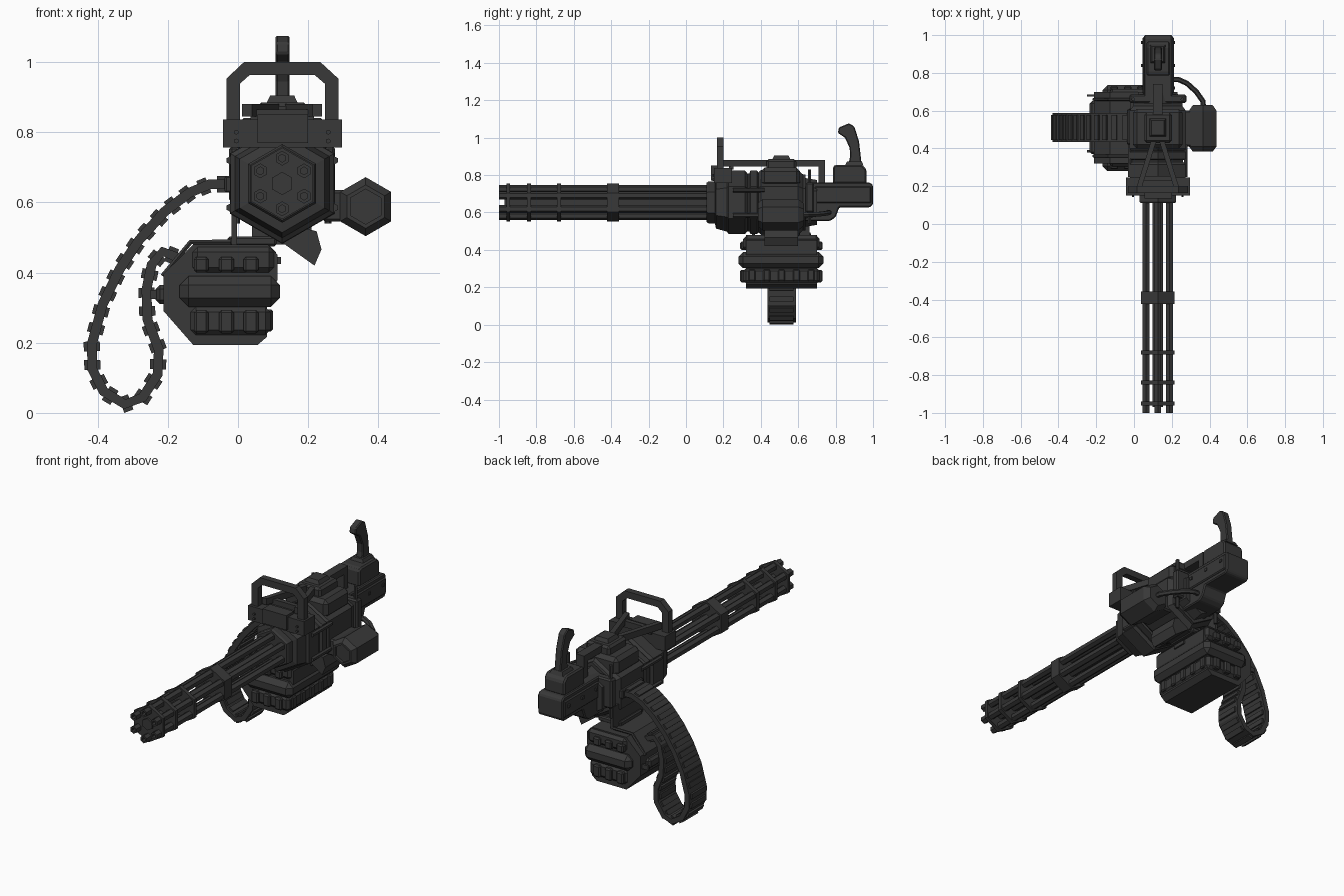
import bpy, bmesh, math
from mathutils import Vector, Matrix

if "Cube" in bpy.data.objects:
    bpy.data.objects.remove(bpy.data.objects["Cube"])

mat = bpy.data.materials.new("dark gunmetal")
mat.diffuse_color = (0.04, 0.04, 0.04, 1)
mat.use_nodes = True
mat.node_tree.nodes["Principled BSDF"].inputs["Base Color"].default_value = mat.diffuse_color
CX, CZ = 0.126, 0.654          # barrel axis


def finish(name, bm, bevel=0):
    bmesh.ops.recalc_face_normals(bm, faces=bm.faces)
    me = bpy.data.meshes.new(name)
    bm.to_mesh(me)
    bm.free()
    me.materials.append(mat)
    ob = bpy.data.objects.new(name, me)
    bpy.context.collection.objects.link(ob)
    if bevel:
        m = ob.modifiers.new("chamfer", 'BEVEL')
        m.width, m.segments = bevel, 1
    return ob


def skin(name, rings, bevel=0, closed=False):
    """Join equal-length rings of points; cap the ends unless closed."""
    bm = bmesh.new()
    vs = [[bm.verts.new(p) for p in r] for r in rings]
    n = len(vs[0])
    pairs = list(zip(vs, vs[1:])) + ([(vs[-1], vs[0])] if closed else [])
    for a, b in pairs:
        for i in range(n):
            j = (i + 1) % n
            bm.faces.new((a[i], a[j], b[j], b[i]))
    if not closed:
        bm.faces.new(vs[0])
        bm.faces.new(vs[-1])
    return finish(name, bm, bevel)


def box(name, x0, x1, y0, y1, z0, z1, bevel=0, inset=0):
    def ring(z, d):
        return [(x0 + d, y0 + d, z), (x1 - d, y0 + d, z), (x1 - d, y1 - d, z), (x0 + d, y1 - d, z)]
    return skin(name, [ring(z0, 0), ring(z1, inset)], bevel)


def prism_y(name, pts, y0, y1, bevel=0):
    return skin(name, [[(x, y, z) for x, z in pts] for y in (y0, y1)], bevel)


def prism_x(name, pts, x0, x1, bevel=0):
    return skin(name, [[(x, y, z) for y, z in pts] for x in (x0, x1)], bevel)


def turned(name, cx, cz, sections, n=6):
    """Point-up polygon sections (y, radius) along the y axis."""
    a = [math.pi / 2 + 2 * math.pi * i / n for i in range(n)]
    return skin(name, [[(cx + r * math.cos(t), y, cz + r * math.sin(t)) for t in a]
                       for y, r in sections])


def tube(name, pts, r, n=6):
    pts = [Vector(p) for p in pts]
    rings = []
    for i, p in enumerate(pts):
        d = (pts[min(i + 1, len(pts) - 1)] - pts[max(i - 1, 0)]).normalized()
        u = d.cross(Vector((0, 0, 1)) if abs(d.z) < .9 else Vector((0, 1, 0))).normalized()
        v = d.cross(u)
        rings.append([p + r * (u * math.cos(2 * math.pi * k / n) + v * math.sin(2 * math.pi * k / n))
                      for k in range(n)])
    return skin(name, rings)


# Barrel cluster with hollow muzzles, core and clamps
for i in range(6):
    t = math.pi / 2 + i * math.pi / 3
    turned(f"barrel_{i}", CX + .072 * math.cos(t), CZ + .072 * math.sin(t),
           [(-.95, .011), (-1, .011), (-1, .021), (.13, .021)])
turned("barrel_core", CX, CZ, [(-.97, .033), (.13, .033)])
for i, (y, w) in enumerate([(-.95, .02), (-.84, .022), (-.68, .022), (-.39, .065)]):
    turned(f"barrel_clamp_{i}", CX, CZ, [(y - w / 2, .102), (y + w / 2, .102)])

# Receiver: stepped hexagonal drums
turned("front_collar", CX, CZ, [(.11, .105), (.12, .112), (.155, .112), (.16, .14), (.215, .155), (.225, .155)])
turned("front_drum", CX, CZ, [(.215, .15), (.228, .17), (.315, .17), (.328, .155), (.338, .155),
                              (.345, .17), (.38, .17), (.39, .155), (.40, .155)])
turned("main_housing", CX, CZ, [(.38, .155), (.40, .172), (.60, .172), (.625, .15), (.64, .15), (.64, .13), (.70, .12)])
box("housing_top", -.005, .257, .40, .61, .74, .84, .02)
box("rear_plate", -.025, .277, .64, .685, .60, .76, .008)
for s in (-1, 1):
    for k, z in enumerate((.585, .72)):
        turned(f"housing_bolt_{s}_{k}", CX + s * .148, z, [(.25, .012), (.42, .012)])
    tube(f"rear_rod_{s}", [(CX + s * .13, .66, .54), (CX + s * .13, .66, .83)], .01)

# Carry handle bracket and hoop
box("handle_bracket", -.043, .297, .15, .245, .757, .837)
box("bracket_plate", .055, .20, .135, .20, .77, .85)
for x in (-.005, .257):
    for z in (.775, .80):
        turned("bracket_bolt", x, z, [(.143, .007), (.16, .007)])
outer = [(-.033, .83), (-.033, .953), (.017, 1.0), (.235, 1.0), (.286, .953), (.286, .83)]
inner = [(.005, .83), (.005, .938), (.033, .963), (.219, .963), (.248, .938), (.248, .83)]
skin("carry_handle", [[(a[0], .165, a[1]), (a[0], .20, a[1]), (b[0], .20, b[1]), (b[0], .165, b[1])]
                      for a, b in zip(outer, inner)])

# Top frame: A-shaped struts, spine and sight block
for s in (-1, 1):
    xs = CX + s * .10
    skin(f"frame_strut_{s}", [[(x - .014, y, .845), (x + .014, y, .845), (x + .014, y, .88), (x - .014, y, .88)]
                              for x, y in ((xs, .19), (CX + s * .012, .47))])
box("frame_spine", CX - .025, CX + .025, .45, .74, .845, .882)
box("frame_rear_post", CX - .025, CX + .025, .708, .742, .72, .882)
box("frame_front_cross", CX - .09, CX + .09, .23, .255, .83, .865)
box("top_block", .055, .20, .43, .59, .825, .885, .012)
box("top_block_cap", .08, .172, .46, .56, .88, .905, 0, .012)

# Rear block, grip base and grip
prism_x("rear_block", [(.62, .59), (.66, .76), (.985, .76), (1, .745), (1, .643), (.985, .628), (.82, .628),
                       (.80, .575), (.77, .555), (.62, .555)], .053, .203, .006)
box("rear_cheek", .045, .211, .69, .99, .65, .74, .006)
for s in (-1, 1):
    for y in (.72, .84, .96):
        x = CX + s * .085
        box("cheek_bolt", x - .005, x + .005, y - .008, y + .008, .70, .716)
prism_x("grip_base", [(.785, .755), (.785, .845), (.80, .855), (.94, .855), (.965, .83), (.965, .755)], .065, .19, .008)
box("grip_socket", .085, .167, .85, .95, .85, .872, 0, .01)
prism_x("grip", [(.868, .85), (.877, .90), (.875, .945), (.85, 1.0), (.812, 1.025), (.818, 1.055), (.872, 1.077),
                 (.90, 1.06), (.925, .98), (.94, .85)], .107, .147, .005)

# Side motor, mount and power cable
turned("side_motor", .364, .588, [(.40, .05), (.385, .05), (.385, .062), (.41, .084), (.60, .084), (.63, .06)])
box("motor_mount", .24, .31, .41, .60, .545, .635, .008)
tube("power_cable", [(.19, .765, .60), (.235, .765, .60), (.28, .745, .595), (.33, .70, .59), (.365, .65, .588),
                     (.368, .61, .588)], .014)

# Ejection chute
prism_y("ejection_chute", [(.12, .49), (.17, .53), (.224, .518), (.238, .466), (.218, .42)], .42, .60)

# Ammunition box with belt rail, ridges and studs
prism_y("ammo_box", [(-.212, .397), (-.212, .29), (-.127, .193), (.055, .193), (.083, .217), (.083, .31),
                     (.113, .38), (.113, .45), (.085, .48), (-.127, .48)], .32, .70)
box("box_rail", -.167, .12, .28, .735, .302, .39, .026)
box("upper_ridge", -.135, .108, .305, .715, .395, .478, .02)
box("lower_ridge", -.135, .093, .305, .715, .222, .302, .015)
for x in (-.105, -.033, .037):
    for z0, z1 in ((.40, .445), (.227, .293)):
        box("box_stud", x - .021, x + .021, .29, .73, z0, z1, .007)
for i in range(5):
    y = .353 + .079 * i
    box(f"end_stud_{i}", .07, .1, y - .019, y + .019, .232, .295, .006)
box("box_latch", .09, .122, .47, .55, .425, .445)
for y in (.385, .68):
    box("box_side_peg", -.25, -.2, y - .006, y + .006, .325, .35)
box("box_side_hub", -.235, -.2, .37, .65, .31, .365, .012)

# Links between box and receiver
box("box_mount", -.03, .11, .42, .61, .475, .503, .006)
box("mount_neck", .04, .21, .43, .59, .48, .56)
box("mount_strap", -.018, -.003, .40, .66, .48, .60)
for y in (.36, .66):
    tube(f"box_brace_{int(y * 100)}", [(-.215, y, .39), (-.135, y, .487), (-.02, y, .487)], .008)

# Belt path in front view, evenly resampled
path = [Vector((x, 0, z)) for x, z in (
    (-.02, .652), (-.08, .652), (-.138, .628), (-.209, .574), (-.281, .494), (-.338, .409), (-.386, .309),
    (-.417, .195), (-.415, .124), (-.383, .061), (-.323, .025), (-.272, .044), (-.229, .11), (-.226, .181),
    (-.258, .266), (-.261, .352), (-.246, .423), (-.215, .46), (-.165, .44))]


def at(d):
    for a, b in zip(path, path[1:]):
        l = (b - a).length
        if d <= l:
            return a.lerp(b, d / l), (b - a).normalized()
        d -= l
    return path[-1], (path[-1] - path[-2]).normalized()


total = sum((b - a).length for a, b in zip(path, path[1:]))
count = round(total / .052)
rings = []
for i in range(len(path)):
    d = (path[min(i + 1, len(path) - 1)] - path[max(i - 1, 0)]).normalized()
    n = Vector((-d.z, 0, d.x)) * .014
    rings.append([path[i] + n * s + Vector((0, y, 0)) for s, y in ((-1, .435), (1, .435), (1, .588), (-1, .588))])
skin("belt_strip", rings)
bm = bmesh.new()
for i in range(count):
    p, d = at((i + .5) * total / count)
    n = Vector((-d.z, 0, d.x))
    m = Matrix.Identity(4)
    for c, v in enumerate((d * .028, Vector((0, .13, 0)), n * .046, p + Vector((0, .511, 0)))):
        m.col[c][:3] = v
    bmesh.ops.create_cube(bm, size=1, matrix=m)
finish("belt_links", bm)
box("belt_feed", -.038, .02, .42, .605, .628, .676, .005)
